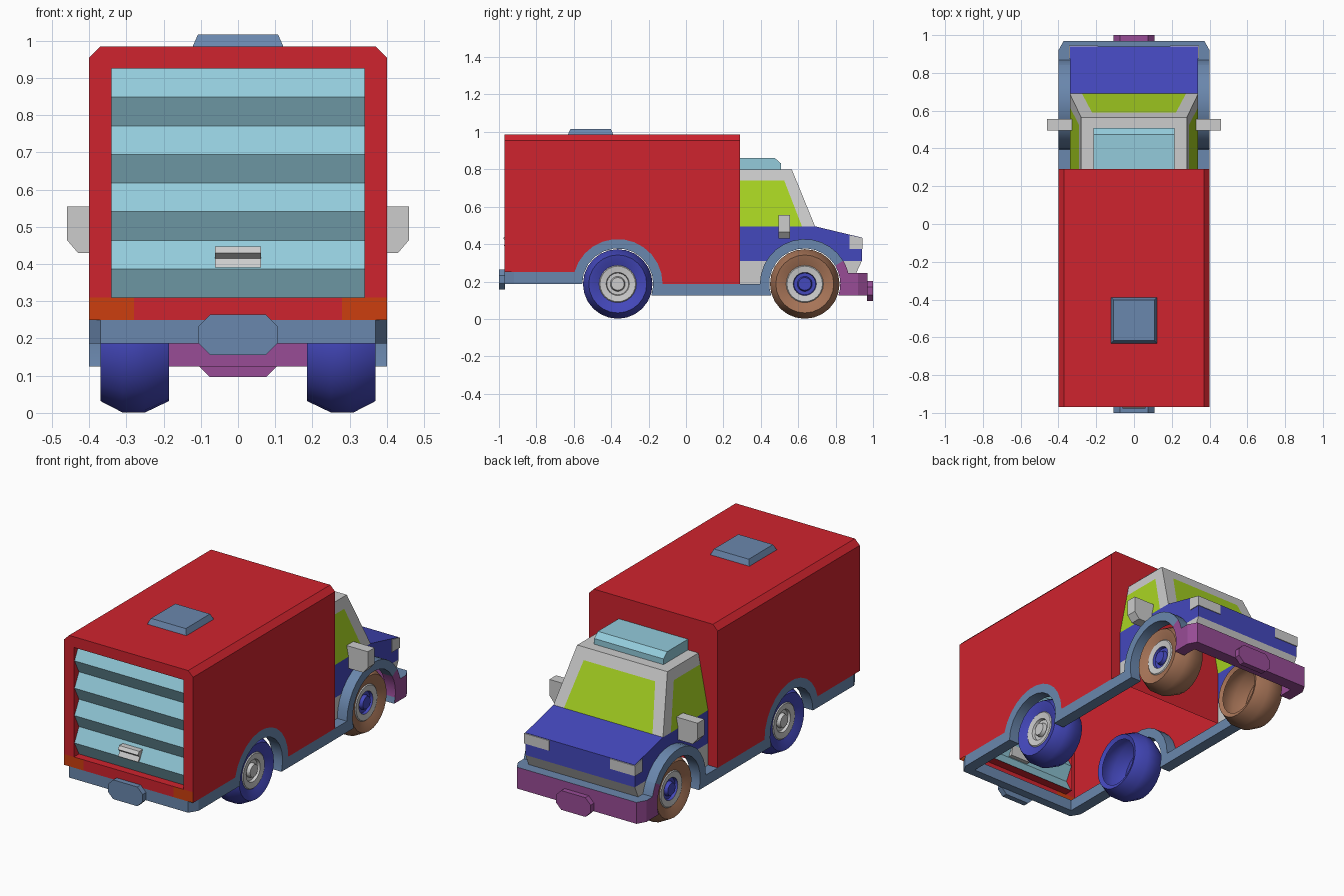
import bpy, bmesh, math
from mathutils import Vector

if "Cube" in bpy.data.objects:
    bpy.data.objects.remove(bpy.data.objects["Cube"])


def lin(c):
    c /= 255
    return c / 12.92 if c <= 0.04045 else ((c + 0.055) / 1.055) ** 2.4


MATS = {}
for mat_name, rgb in {
    "red": (207, 35, 46), "steel_blue": (106, 135, 173), "deep_blue": (68, 72, 188),
    "pale_teal": (147, 203, 219), "light_grey": (204, 204, 204), "lime_glass": (168, 212, 34),
    "purple": (152, 76, 150), "brown": (168, 117, 88), "orange": (204, 62, 14),
}.items():
    m = bpy.data.materials.new(mat_name)
    m.diffuse_color = (*[lin(c) for c in rgb], 1)
    m.use_nodes = True
    m.node_tree.nodes["Principled BSDF"].inputs["Base Color"].default_value = m.diffuse_color
    MATS[mat_name] = m


def part(name, polys, mirror=False, ref=None, out=1, smooth=False):
    """polys: list of (3D points, colour); ref: point that sheet faces turn away from."""
    names = list(dict.fromkeys(c for _, c in polys))
    bm = bmesh.new()
    for pts, col in polys:
        f = bm.faces.new([bm.verts.new(p) for p in pts])
        f.material_index = names.index(col)
    bmesh.ops.remove_doubles(bm, verts=bm.verts, dist=0.0002)
    if ref is None:
        bmesh.ops.recalc_face_normals(bm, faces=bm.faces)
    else:
        bm.normal_update()
        for f in bm.faces:
            if f.normal.dot(f.calc_center_median() - Vector(ref)) * out < 0:
                f.normal_flip()
    me = bpy.data.meshes.new(name)
    bm.to_mesh(me)
    bm.free()
    for n in names:
        me.materials.append(MATS[n])
    ob = bpy.data.objects.new(name, me)
    bpy.context.collection.objects.link(ob)
    if smooth:
        bpy.ops.object.select_all(action='DESELECT')
        ob.select_set(True)
        bpy.context.view_layer.objects.active = ob
        bpy.ops.object.shade_smooth_by_angle(angle=math.radians(28))
    if mirror:
        ob.modifiers.new("mirror", 'MIRROR')
    return ob


def loft(name, a, b, col, **kw):
    n = len(a)
    polys = [(a, col), (b, col)]
    polys += [([a[i], a[(i + 1) % n], b[(i + 1) % n], b[i]], col) for i in range(n)]
    return part(name, polys, **kw)


def prism(name, pts, axis, lo, hi, col, **kw):
    put = {'x': lambda u, v, t: (t, u, v), 'y': lambda u, v, t: (u, t, v),
           'z': lambda u, v, t: (u, v, t)}[axis]
    return loft(name, [put(u, v, lo) for u, v in pts], [put(u, v, hi) for u, v in pts], col, **kw)


def arc(cy, r, a0, a1, n=12):
    angs = [math.radians(a0 + (a1 - a0) * i / n) for i in range(n + 1)]
    return [(cy + r * math.cos(a), 0.187 + r * math.sin(a)) for a in angs]


def sheet(pts, x):
    return [(x, y, z) for y, z in pts]


REAR, FRONT = -0.365, 0.635     # axle positions

# cargo box: open-bottomed shell with wheel arches and rear door frame
side = [(-.97, .25)] + arc(REAR, .24, 164.8, 0) + [(.29, .187), (.29, .955), (-.97, .955)]
back = [(0, .985), (.37, .985), (.4, .955), (.4, .31), (.34, .31), (.34, .925), (0, .925)]
wall = [(0, .187), (.4, .187), (.4, .955), (.37, .985), (0, .985)]
part("cargo_box", [
    (sheet(side, .4), "red"),
    ([(.4, -.97, .955), (.4, .29, .955), (.37, .29, .985), (.37, -.97, .985)], "red"),
    ([(0, -.97, .985), (0, .29, .985), (.37, .29, .985), (.37, -.97, .985)], "red"),
    ([(x, .29, z) for x, z in wall], "red"),
    ([(x, -.97, z) for x, z in back], "red"),
    ([(0, -.97, .25), (.28, -.97, .25), (.28, -.97, .31), (0, -.97, .31)], "red"),
    ([(.28, -.97, .25), (.4, -.97, .25), (.4, -.97, .31), (.28, -.97, .31)], "orange"),
], mirror=True, ref=(0, -.34, .6))

# reveals around the door opening
part("door_reveal", [
    ([(.34, -.97, .31), (.34, -.92, .31), (.34, -.92, .925), (.34, -.97, .925)], "red"),
    ([(0, -.97, .925), (.34, -.97, .925), (.34, -.92, .925), (0, -.92, .925)], "red"),
    ([(0, -.97, .31), (.34, -.97, .31), (.34, -.92, .31), (0, -.92, .31)], "red"),
], mirror=True, ref=(0, -.94, .6), out=-1)

# zigzag roller door and its handle
steps = [(-.925 if i % 2 == 0 else -.965, .925 - i * .615 / 8) for i in range(9)]
part("roller_door", [([(-.34, *p), (.34, *p), (.34, *q), (-.34, *q)], "pale_teal")
                     for p, q in zip(steps, steps[1:])], ref=(0, 0, .6))
prism("door_handle", [(-.93, .447), (-.965, .447), (-.978, .43), (-.96, .415),
                      (-.975, .39), (-.94, .39)], 'x', -.062, .062, "light_grey")

# roof hatch
loft("roof_hatch", [(x * .122, -.51 + y * .122, .984) for x, y in ((-1, -1), (1, -1), (1, 1), (-1, 1))],
     [(x * .108, -.51 + y * .108, 1.016) for x, y in ((-1, -1), (1, -1), (1, 1), (-1, 1))], "steel_blue")

# side skirt running over both wheels
skirt = [(-.92, .25)] + arc(REAR, .24, 164.8, 0) + arc(FRONT, .24, 180, 31) \
    + arc(FRONT, .19, 31, 199) + arc(REAR, .19, -19, 180) + [(-.92, .187)]
prism("side_skirt", skirt, 'x', .335, .4, "steel_blue", mirror=True, smooth=True)

# rear bumper bar and plate
prism("rear_bumper", [(-.4, -.92), (-.37, -.97), (.37, -.97), (.4, -.92)], 'z', .187, .25, "steel_blue")


def octagon(cz, w=.108, h=.054, c=.033):
    return [(-w, cz - h + c), (-w + c, cz - h), (w - c, cz - h), (w, cz - h + c),
            (w, cz + h - c), (w - c, cz + h), (-w + c, cz + h), (-w, cz + h - c)]


prism("rear_plate", octagon(.21), 'y', -1, -.968, "steel_blue")
prism("front_plate", octagon(.15), 'y', .968, 1, "purple")

# front bumper: purple faces with steel top
ends = arc(FRONT, .24, 31, 14, 4) + [(.9, .245), (.9, .125)] + arc(FRONT, .19, -19, 31, 5)
bar = [(-.4, .9), (-.4, .92), (-.372, .97), (.372, .97), (.4, .92), (.4, .9)]
for ob in (prism("bumper_end", ends, 'x', .335, .4, "purple", mirror=True, smooth=True),
           prism("front_bumper", bar, 'z', .125, .245, "purple")):
    ob.data.materials.append(MATS["steel_blue"])
    for f in ob.data.polygons:
        if f.normal.z > .2:
            f.material_index = 1

# cab lower body: blue band, bonnet, nose and grey sills
arch = arc(FRONT, .2, 38, 142)
part("cab_body", [
    (sheet([(.29, .31), (.29, .495), (.69, .495), (.94, .435), (.94, .31)] + arch, .34), "deep_blue"),
    (sheet([(.29, .187), (.29, .31), arch[-1], (.435, .187)], .34), "light_grey"),
    (sheet([(.94, .31), (.91, .245), (.826, .245), arch[0]], .34), "light_grey"),
    ([(0, .69, .495), (.34, .69, .495), (.34, .94, .435), (0, .94, .435)], "deep_blue"),
    ([(0, .94, .435), (.34, .94, .435), (.34, .94, .31), (0, .94, .31)], "deep_blue"),
    ([(0, .94, .31), (.34, .94, .31), (.34, .91, .245), (0, .91, .245)], "light_grey"),
], mirror=True, ref=(0, .55, .36))

# cab upper: pillars, roof and window faces; z levels base, window top, roof
wx = .292
A, B, C = (.34, .69, .495), (wx, .59, .74), (.28, .565, .8)
part("cab_top", [
    ([(0, .69, .495), (.275, .69, .495), (.222, .59, .74), (0, .59, .74)], "lime_glass"),
    ([(.275, .69, .495), A, B, (.222, .59, .74)], "light_grey"),
    ([(0, .59, .74), B, C, (0, .565, .8)], "light_grey"),
    ([(.34, .29, .495), (.34, .62, .495), (wx, .525, .74), (wx, .29, .74)], "lime_glass"),
    ([(.34, .62, .495), A, B, (wx, .525, .74)], "light_grey"),
    ([(wx, .29, .74), B, C, (.28, .29, .8)], "light_grey"),
    ([(0, .29, .8), (.28, .29, .8), C, (0, .565, .8)], "light_grey"),
], mirror=True, ref=(0, .4, .55))

# cab roof fairing, headlights and mirrors
prism("roof_fairing", [(.29, .799), (.29, .86), (.475, .86), (.507, .832), (.507, .799)],
      'x', -.215, .215, "pale_teal")
prism("headlight", [(.875, .375), (.944, .375), (.944, .432), (.875, .447)],
      'x', .19, .344, "light_grey", mirror=True)
prism("wing_mirror", [(.325, .43), (.43, .43), (.46, .465), (.46, .555), (.325, .555)],
      'y', .495, .555, "light_grey", mirror=True)


# wheels: lathed profiles, open on the inner side
def wheel(name, cy, tyre, ring, centre, n=24):
    prof = [(.195, .13), (.185, .155), (.25, .186), (.31, .186), (.37, .155), (.365, .135), (.35, .1),
            (.355, .095), (.35, .062), (.335, .058), (.335, .04), (.355, .034), (.355, .018)]
    cols = [tyre] * 6 + [ring] * 2 + [centre] * 4
    rings = [[(x, cy + r * math.cos(math.tau * i / n), .187 + r * math.sin(math.tau * i / n))
              for i in range(n)] for x, r in prof]
    polys = [([a[i], a[(i + 1) % n], b[(i + 1) % n], b[i]], c)
             for a, b, c in zip(rings, rings[1:], cols) for i in range(n)]
    part(name, polys + [(rings[-1], centre)], mirror=True, smooth=True)


wheel("rear_wheel", REAR, "deep_blue", "light_grey", "light_grey")
wheel("front_wheel", FRONT, "brown", "light_grey", "deep_blue")
